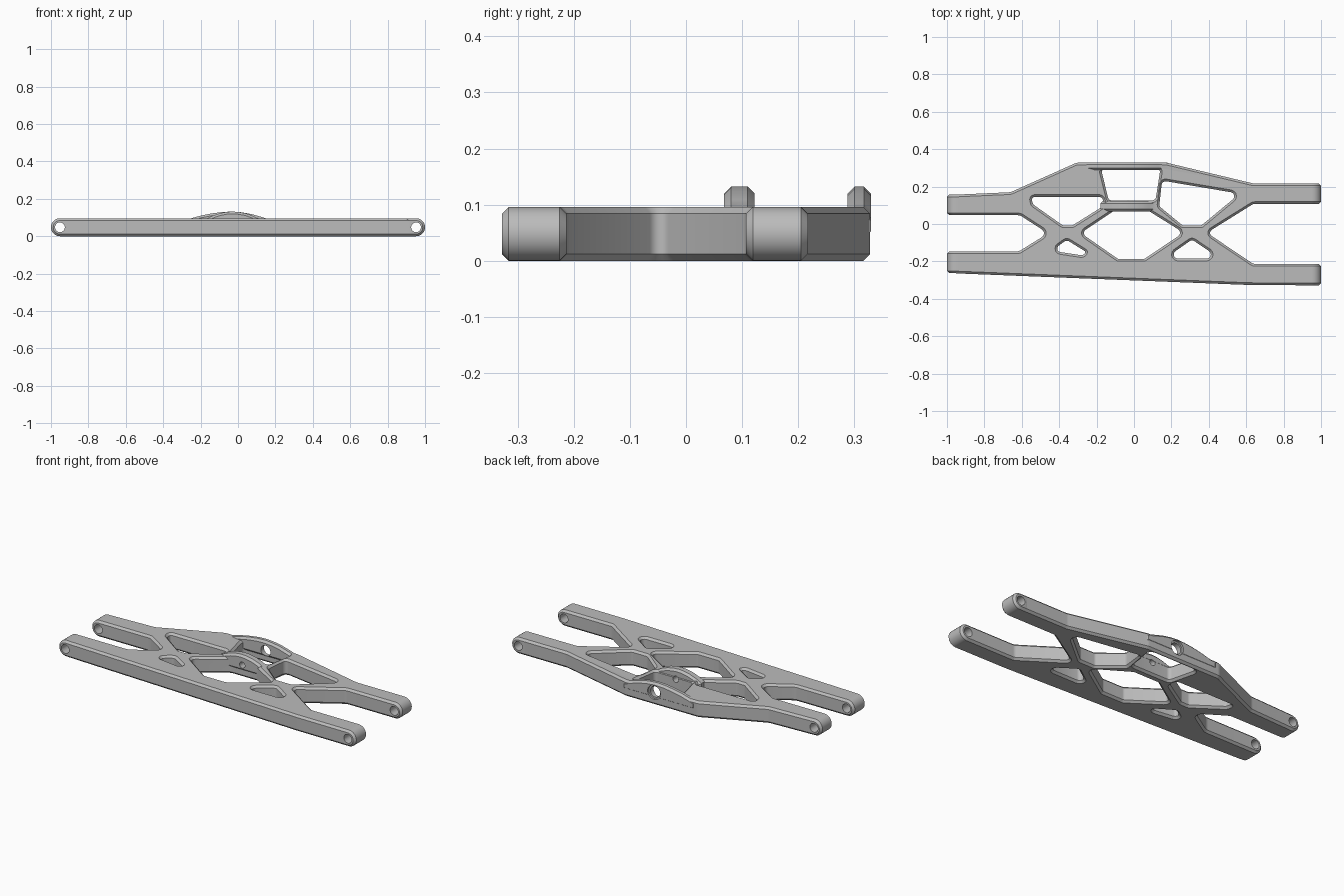
import bpy, bmesh, math
from mathutils import Vector, Matrix

if "Cube" in bpy.data.objects:
    bpy.data.objects.remove(bpy.data.objects["Cube"])

H = 0.096          # plate height
CH = 0.012         # edge chamfer
PIN_X, PIN_Z = 0.952, H / 2

grey = bpy.data.materials.new("satin_grey")
grey.diffuse_color = (0.5, 0.5, 0.5, 1)
grey.use_nodes = True
grey.node_tree.nodes["Principled BSDF"].inputs["Base Color"].default_value = grey.diffuse_color


def rounded(points, r, steps=5):
    """Polygon with its corners rounded; a point may carry its own radius."""
    out, n = [], len(points)
    for i, p in enumerate(points):
        rad = p[2] if len(p) > 2 else r
        c = Vector(p[:2])
        a = Vector(points[i - 1][:2]) - c
        b = Vector(points[(i + 1) % n][:2]) - c
        if rad == 0:
            out.append(c)
            continue
        half = a.angle(b) / 2
        d = min(rad / math.tan(half), a.length * 0.47, b.length * 0.47)
        rr = d * math.tan(half)
        centre = c + (a.normalized() + b.normalized()).normalized() * rr / math.sin(half)
        s = c + a.normalized() * d - centre
        e = c + b.normalized() * d - centre
        turn = math.atan2(s.x * e.y - s.y * e.x, s.dot(e))
        for k in range(steps + 1):
            out.append(centre + Matrix.Rotation(turn * k / steps, 2) @ s)
    return out


def solid(name, loops, depth, matrix, chamfer=CH):
    """Chamfered extrusion of an outline with holes, centred on its depth."""
    cu = bpy.data.curves.new(name, 'CURVE')
    cu.dimensions, cu.fill_mode = '2D', 'BOTH'
    cu.extrude = depth / 2 - chamfer
    cu.bevel_depth, cu.offset, cu.bevel_resolution = chamfer, -chamfer, 0
    for loop in loops:
        sp = cu.splines.new('POLY')
        sp.points.add(len(loop) - 1)
        for pt, co in zip(sp.points, loop):
            pt.co = (co[0], co[1], 0, 1)
        sp.use_cyclic_u = True
    tmp = bpy.data.objects.new(name + "_curve", cu)
    bpy.context.collection.objects.link(tmp)
    dg = bpy.context.evaluated_depsgraph_get()
    me = bpy.data.meshes.new_from_object(tmp.evaluated_get(dg))
    bpy.data.objects.remove(tmp)
    bm = bmesh.new()
    bm.from_mesh(me)
    bmesh.ops.remove_doubles(bm, verts=bm.verts, dist=1e-5)
    bmesh.ops.recalc_face_normals(bm, faces=bm.faces)
    bm.transform(matrix)
    bm.to_mesh(me)
    bm.free()
    me.materials.clear()
    me.materials.append(grey)
    ob = bpy.data.objects.new(name, me)
    bpy.context.collection.objects.link(ob)
    return ob


def along_y(name, profile, y0, y1, chamfer=CH):
    """Extrude an x-z profile from y0 to y1."""
    m = Matrix.Translation((0, (y0 + y1) / 2, 0)) @ Matrix.Rotation(math.pi / 2, 4, 'X')
    return solid(name, [profile], y1 - y0, m, chamfer)


def arc(cx, cz, r, a0, a1, n):
    return [(cx + r * math.cos(math.radians(a0 + (a1 - a0) * k / n)),
             cz + r * math.sin(math.radians(a0 + (a1 - a0) * k / n))) for k in range(n + 1)]


def pin(name, x, z, r, y0, y1):
    bm = bmesh.new()
    bmesh.ops.create_cone(bm, cap_ends=True, segments=32, radius1=r, radius2=r, depth=y1 - y0,
                          matrix=Matrix.Translation((x, (y0 + y1) / 2, z)) @ Matrix.Rotation(math.pi / 2, 4, 'X'))
    me = bpy.data.meshes.new(name)
    bm.to_mesh(me)
    bm.free()
    me.materials.append(grey)
    ob = bpy.data.objects.new(name, me)
    bpy.context.collection.objects.link(ob)
    return ob


def combine(target, other, op):
    """Apply a boolean and discard the helper."""
    mod = target.modifiers.new("cut", 'BOOLEAN')
    mod.operation, mod.object, mod.solver = op, other, 'EXACT'
    dg = bpy.context.evaluated_depsgraph_get()
    me = bpy.data.meshes.new_from_object(target.evaluated_get(dg))
    target.modifiers.clear()
    target.data = me
    bpy.data.objects.remove(other)


# Plate outline with the two open pockets between the legs
E = 0.952
outline = rounded([
    (-E, 0.157, 0), (-0.66, 0.17, .05), (-0.307, 0.328, .05), (0.173, 0.328, .05), (0.637, 0.217, .05),
    (E, 0.217, 0), (E, 0.107, 0), (0.637, 0.107, .03), (0.39, -0.047, .02), (0.637, -0.213, .03),
    (E, -0.213, 0), (E, -0.328, 0), (0.615, -0.326, .05), (-E, -0.264, 0), (-E, -0.147, 0),
    (-0.616, -0.147, .05), (-0.46, -0.05, .025), (-0.61, 0.047, .05), (-E, 0.047, 0)], 0.03)

# Lightening windows
windows = [
    [(-0.55, 0.145), (-0.165, 0.145), (-0.165, 0.095), (-0.33, -0.008), (-0.38, -0.008), (-0.54, 0.105)],
    [(-0.178, 0.30), (0.142, 0.30), (0.115, 0.126), (-0.135, 0.126)],
    [(-0.10, 0.075), (0.07, 0.075), (0.265, -0.046), (0.055, -0.187), (-0.085, -0.187), (-0.285, -0.048)],
    [(0.15, 0.232), (0.565, 0.162), (0.36, -0.008), (0.26, -0.008), (0.135, 0.095)],
    [(0.31, -0.083), (0.46, -0.185), (0.165, -0.185)],
    [(-0.36, -0.085), (-0.255, -0.15), (-0.275, -0.168), (-0.44, -0.143)],
]
loops = [outline] + [rounded(w, 0.022) for w in windows]
arm = solid("suspension_arm", loops, H, Matrix.Translation((0, 0, H / 2)))

# Rounded lugs at the four leg tips
for side, y0, y1 in [(-1, 0.047, 0.157), (-1, -0.263, -0.147), (1, 0.107, 0.217), (1, -0.328, -0.213)]:
    prof = [(0.90, 0), *arc(PIN_X, PIN_Z, H / 2, -90, 90, 18), (0.90, H)]
    combine(arm, along_y("lug", [(side * x, z) for x, z in prof], y0, y1), 'UNION')

# Arched rear rib and inner bracket carrying the shock mount
rear_arch = [(-0.29, 0.04), (0.19, 0.04), (0.19, 0.08), (0.13, 0.102), (0.07, 0.119), (0.02, 0.128),
             (-0.03, 0.132), (-0.08, 0.130), (-0.14, 0.122), (-0.20, 0.110), (-0.29, 0.085)]
inner_arch = [(-0.18, 0.04), (0.12, 0.04), (0.12, 0.088), (0.08, 0.109), (0.04, 0.123),
              (0.0, 0.130), (-0.03, 0.132), (-0.06, 0.130), (-0.10, 0.122), (-0.14, 0.108), (-0.18, 0.088)]
combine(arm, along_y("rear_rib", rear_arch, 0.288, 0.3295), 'UNION')
combine(arm, along_y("inner_bracket", inner_arch, 0.068, 0.122), 'UNION')

# Hinge pin bores, shock bolt bore and its counterbore
for s in (-1, 1):
    combine(arm, pin("hinge_bore", s * PIN_X, PIN_Z, 0.026, -0.5, 0.5), 'DIFFERENCE')
combine(arm, pin("bolt_bore", -0.02, 0.075, 0.018, 0.03, 0.2), 'DIFFERENCE')
combine(arm, pin("bolt_entry", -0.02, 0.075, 0.032, 0.25, 0.4), 'DIFFERENCE')
combine(arm, pin("counterbore", -0.02, 0.075, 0.042, 0.318, 0.4), 'DIFFERENCE')

bpy.context.view_layer.objects.active = arm
arm.select_set(True)
bpy.ops.object.shade_smooth_by_angle(angle=math.radians(30))
